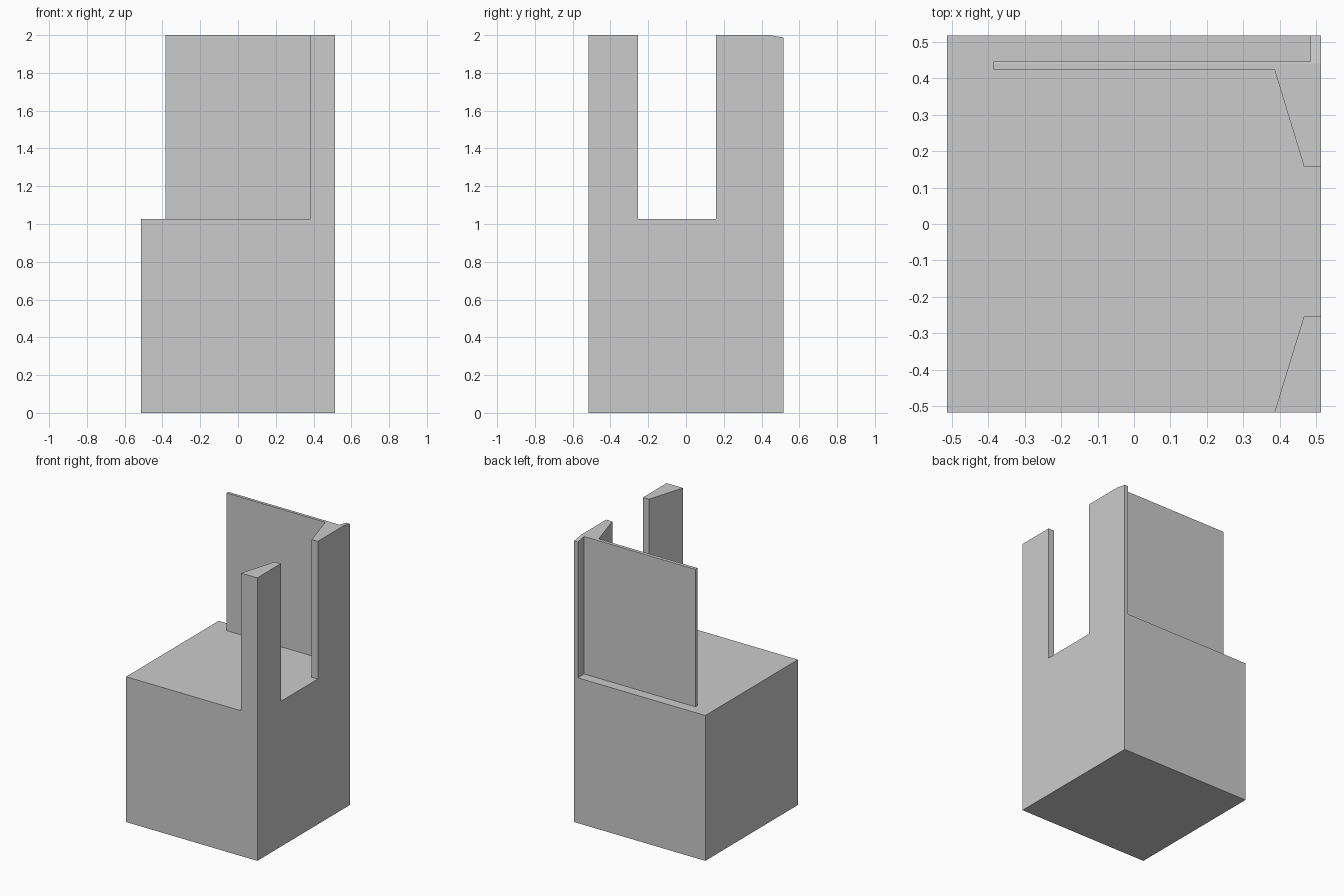
import bpy, bmesh

if "Cube" in bpy.data.objects:
    bpy.data.objects.remove(bpy.data.objects["Cube"])

HX, HY = 0.513, 0.517      # half footprint
SEAT, TOP = 1.027, 2.0     # block top, post top


def prism(name, outline, z0, z1, trim=None):
    """Extrude an xy outline upward; trim = (point, normal) slices off the outer side."""
    bm = bmesh.new()
    face = bm.faces.new([bm.verts.new((x, y, z0)) for x, y in outline])
    ext = bmesh.ops.extrude_face_region(bm, geom=[face], use_keep_orig=True)
    verts = [g for g in ext["geom"] if isinstance(g, bmesh.types.BMVert)]
    bmesh.ops.translate(bm, verts=verts, vec=(0, 0, z1 - z0))
    if trim:
        cut = bmesh.ops.bisect_plane(bm, geom=bm.verts[:] + bm.edges[:] + bm.faces[:],
                                     plane_co=trim[0], plane_no=trim[1], clear_outer=True)
        edges = [g for g in cut["geom_cut"] if isinstance(g, bmesh.types.BMEdge)]
        bmesh.ops.triangle_fill(bm, edges=edges, use_beauty=True)
    bmesh.ops.recalc_face_normals(bm, faces=bm.faces)
    mesh = bpy.data.meshes.new(name)
    bm.to_mesh(mesh)
    bm.free()
    obj = bpy.data.objects.new(name, mesh)
    bpy.context.collection.objects.link(obj)
    return obj


# Solid lower block
prism("base_block", [(-HX, -HY), (HX, -HY), (HX, HY), (-HX, HY)], 0, SEAT)

# Front post with its slanted inner side
prism("front_post", [(0.385, -HY), (HX, -HY), (HX, -0.253), (0.466, -0.253)], SEAT, TOP)

# Rear post joined to the thin back panel
prism("rear_post_and_panel",
      [(0.385, 0.424), (0.466, 0.158), (HX, 0.158), (HX, 0.44), (HX, HY), (0.484, HY),
       (0.484, 0.446), (-0.385, 0.446), (-0.385, 0.424)],
      SEAT, TOP,
      # top of the rear fin slopes down slightly
      trim=((0, 0.44, TOP), (0, 0.013, HY - 0.44)))
